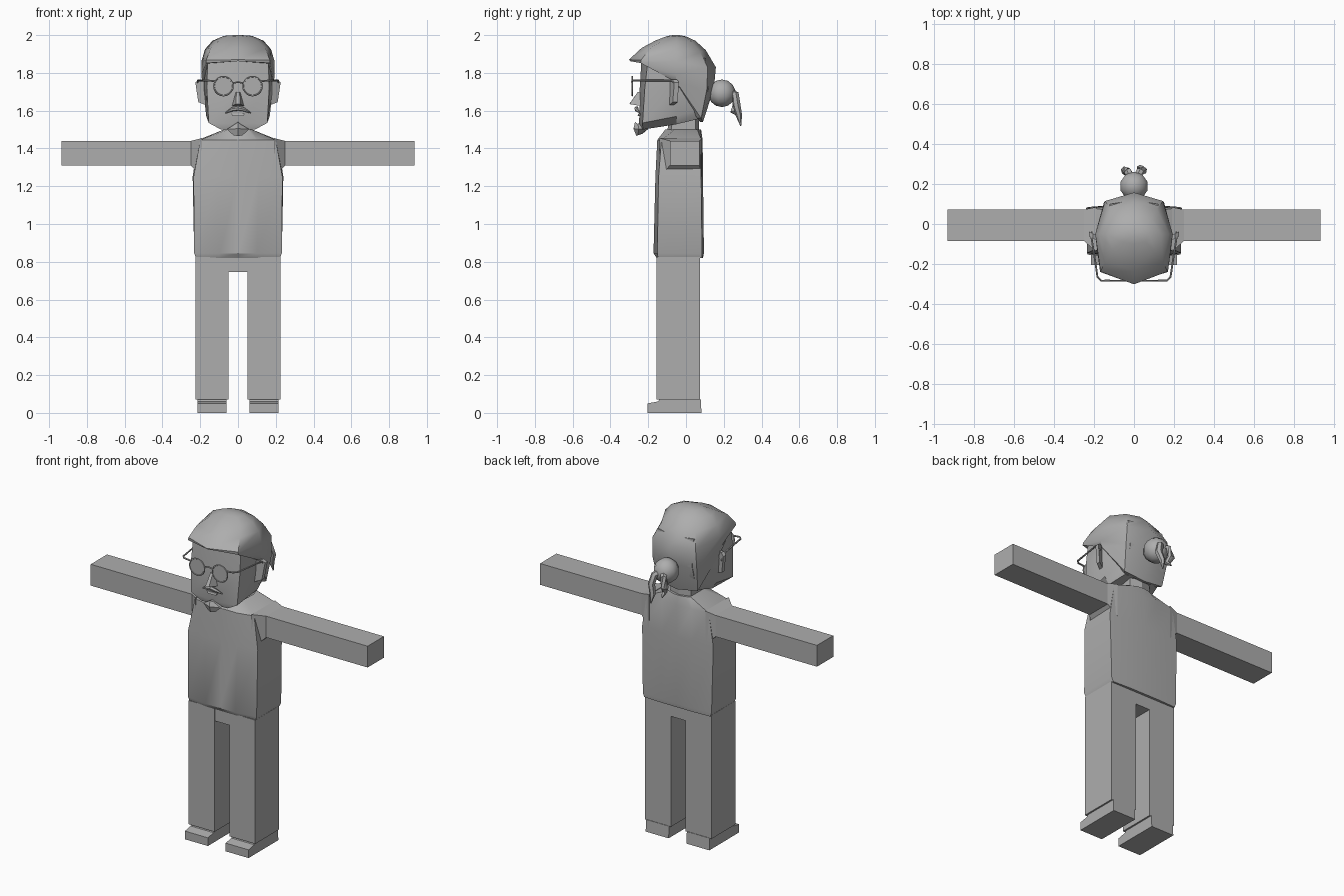
import bpy, bmesh, math
from mathutils import Vector

mat = bpy.data.materials.new("plain_grey")
mat.diffuse_color = (0.42, 0.42, 0.42, 1)


def finish(name, bm, angle=30):
    bmesh.ops.recalc_face_normals(bm, faces=bm.faces)
    me = bpy.data.meshes.new(name)
    bm.to_mesh(me)
    bm.free()
    me.materials.append(mat)
    ob = bpy.data.objects.new(name, me)
    bpy.context.collection.objects.link(ob)
    if angle:
        bpy.ops.object.select_all(action='DESELECT')
        ob.select_set(True)
        bpy.context.view_layer.objects.active = ob
        bpy.ops.object.shade_smooth_by_angle(angle=math.radians(angle))
    return ob


def loft(name, rings, angle=0):
    """Skin a list of closed rings and cap both ends."""
    bm = bmesh.new()
    vs = [[bm.verts.new(p) for p in r] for r in rings]
    n = len(vs[0])
    for a, b in zip(vs, vs[1:]):
        for i in range(n):
            j = (i + 1) % n
            bm.faces.new((a[i], a[j], b[j], b[i]))
    bm.faces.new(vs[0])
    bm.faces.new(vs[-1])
    return finish(name, bm, angle)


def sym(half):
    """Complete a ring from its right half, first and last points on the centre."""
    return half + [(-x, y, z) for x, y, z in half[-2:0:-1]]


def flat(z, pts):
    return sym([(x, y, z) for x, y in pts])


def rect_z(x0, x1, y0, y1, z):
    return [(x0, y0, z), (x1, y0, z), (x1, y1, z), (x0, y1, z)]


def rect_x(x, y0, y1, z0, z1):
    return [(x, y0, z0), (x, y1, z0), (x, y1, z1), (x, y0, z1)]


def tube(name, pts, radii, sides=6):
    """Round rod along a path with a radius at each point."""
    pts = [Vector(p) for p in pts]
    rings = []
    for i, p in enumerate(pts):
        d = (pts[min(i + 1, len(pts) - 1)] - pts[max(i - 1, 0)]).normalized()
        u = d.cross(Vector((0.31, 0.2, 0.93))).normalized()
        v = d.cross(u)
        rings.append([p + radii[i] * (math.cos(t) * u + math.sin(t) * v)
                      for t in (math.tau * k / sides for k in range(sides))])
    return loft(name, rings, 50)


# Torso, rounded on the front and back
loft("shirt", [
    flat(.82, [(0, -.155), (.1, -.155), (.222, -.148), (.222, .085), (.1, .09), (0, .09)]),
    flat(.845, [(0, -.172), (.1, -.172), (.232, -.152), (.232, .085), (.1, .095), (0, .095)]),
    flat(1.25, [(0, -.162), (.11, -.162), (.235, -.145), (.24, .08), (.1, .09), (0, .09)]),
    flat(1.445, [(0, -.152), (.1, -.152), (.2, -.13), (.21, .08), (.1, .088), (0, .088)]),
    flat(1.5, [(0, -.11), (.05, -.11), (.075, -.06), (.075, .06), (.04, .075), (0, .08)]),
], 30)

# Neck
loft("neck", [
    flat(1.47, [(0, -.1), (.07, -.08), (.07, .05), (0, .07)]),
    flat(1.58, [(0, -.09), (.07, -.07), (.07, .05), (0, .07)]),
], 30)

# Hips bridging the legs
loft("hips", [
    rect_z(-.05, .05, -.15, .075, .745),
    rect_z(-.222, .222, -.15, .075, .822),
])

for side, s in (("left", 1), ("right", -1)):
    # Arm with a flared shoulder
    loft(side + "_arm", [
        rect_x(s * .19, -.14, .085, 1.25, 1.455),
        rect_x(s * .25, -.085, .072, 1.31, 1.44),
        rect_x(s * .935, -.085, .072, 1.31, 1.44),
    ])
    # Leg and shoe
    loft(side + "_leg", [rect_z(s * .05, s * .225, -.155, .075, .07),
                         rect_z(s * .05, s * .225, -.155, .075, .825)])
    profile = [(-.205, 0), (.082, 0), (.078, .072), (-.14, .072), (-.15, .06), (-.205, .05)]
    loft(side + "_shoe", [[(s * x, y, z) for y, z in profile] for x in (.06, .215)])
    # Ear
    ear = [(.172, 1.755), (.205, 1.765), (.226, 1.75), (.21, 1.645), (.172, 1.63)]
    loft(side + "_ear", [[(s * x, y + (x - .17) * .5, z) for x, z in ear] for y in (-.09, -.065)])
    # Lens, rim and temple of the glasses
    circle = [(math.cos(math.tau * k / 20), math.sin(math.tau * k / 20)) for k in range(20)]
    loft(side + "_lens", [[(s * .077 + .049 * a, y, 1.73 + .049 * b) for a, b in circle]
                          for y in (-.286, -.282)])
    bpy.ops.mesh.primitive_torus_add(location=(s * .077, -.284, 1.73), rotation=(math.pi / 2, 0, 0),
                                     major_radius=.05, minor_radius=.0045,
                                     major_segments=20, minor_segments=6)
    rim = bpy.context.object
    rim.name = side + "_rim"
    rim.data.materials.append(mat)
    tube(side + "_temple", [(s * .12, -.284, 1.756), (s * .165, -.284, 1.76), (s * .183, -.265, 1.76),
                            (s * .197, -.17, 1.76), (s * .212, -.075, 1.76), (s * .212, -.04, 1.72)],
         [.005] * 6)
    # Moustache half
    tube(side + "_moustache", [(0, -.262, 1.612), (s * .03, -.262, 1.607), (s * .067, -.245, 1.588)],
         [.012, .011, .003])
    # Loose strand behind the bun
    tube(side + "_strand", [(s * .01, .22, 1.70), (s * .03, .262, 1.685), (s * .045, .268, 1.63),
                            (s * .03, .25 + .015 * (s + 1), 1.585 - .01 * s),
                            (s * .035, .285 + .005 * s, 1.545 - .025 * s)],
         [.02, .02, .021, .017, .003])

# Glasses bridge
tube("bridge", [(-.03, -.284, 1.745), (0, -.287, 1.752), (.03, -.284, 1.745)], [.0045] * 3)

# Head with a flat face and sloping jaw
loft("head", [
    sym([(0, -.235, 1.5), (.09, -.228, 1.5), (.14, -.05, 1.528), (.115, .06, 1.555), (0, .075, 1.555)]),
    sym([(0, -.248, 1.53), (.155, -.23, 1.535), (.168, -.05, 1.57), (.125, .09, 1.61), (0, .1, 1.61)]),
    flat(1.72, [(0, -.245), (.165, -.218), (.185, -.05), (.125, .12), (0, .138)]),
    flat(1.88, [(0, -.235), (.16, -.2), (.182, -.05), (.12, .1), (0, .12)]),
], 28)

# Hair shell: nape, sides, fringe and crown
loft("hair", [
    sym([(0, -.23, 1.862), (.155, -.2, 1.85), (.175, -.07, 1.75), (.12, .06, 1.56), (0, .075, 1.54)]),
    sym([(0, -.24, 1.862), (.165, -.205, 1.85), (.19, -.05, 1.75), (.135, .08, 1.56), (0, .09, 1.54)]),
    sym([(0, -.295, 1.862), (.17, -.24, 1.852), (.194, -.055, 1.79), (.15, .11, 1.71), (0, .148, 1.72)]),
    sym([(0, -.302, 1.87), (.168, -.238, 1.868), (.194, -.05, 1.86), (.145, .115, 1.83), (0, .158, 1.83)]),
    sym([(0, -.235, 1.932), (.145, -.19, 1.93), (.175, -.05, 1.925), (.115, .075, 1.91), (0, .105, 1.92)]),
    sym([(0, -.16, 1.972), (.105, -.13, 1.968), (.135, -.05, 1.97), (.085, .03, 1.965), (0, .05, 1.97)]),
    sym([(0, -.1, 1.995), (.055, -.09, 1.993), (.075, -.05, 1.996), (.045, -.01, 1.993), (0, 0, 1.993)]),
    sym([(0, -.07, 2), (.015, -.065, 2), (.02, -.05, 2), (.015, -.04, 2), (0, -.035, 2)]),
], 38)

# Hair bun
bm = bmesh.new()
bmesh.ops.create_uvsphere(bm, u_segments=10, v_segments=7, radius=.073)
bmesh.ops.translate(bm, verts=bm.verts, vec=(0, .19, 1.692))
finish("bun", bm, 50)

# Nose, a wedge pointing forward
loft("nose", [
    sym([(0, -.24, 1.615), (.032, -.24, 1.625), (.012, -.298, 1.635), (0, -.3, 1.635)]),
    sym([(0, -.24, 1.70), (.012, -.24, 1.70), (.008, -.255, 1.70), (0, -.255, 1.70)]),
])

# Lower lip
loft("lip", [rect_z(-.028, .028, -.256, -.23, 1.572), rect_z(-.035, .035, -.252, -.23, 1.584)])

# Chin beard
loft("beard", [
    sym([(0, -.262, 1.465), (.025, -.255, 1.47), (.025, -.235, 1.478), (0, -.23, 1.478)]),
    sym([(0, -.278, 1.505), (.058, -.25, 1.502), (.05, -.2, 1.503), (0, -.2, 1.503)]),
    sym([(0, -.27, 1.54), (.012, -.255, 1.53), (.012, -.235, 1.53), (0, -.235, 1.54)]),
], 25)
